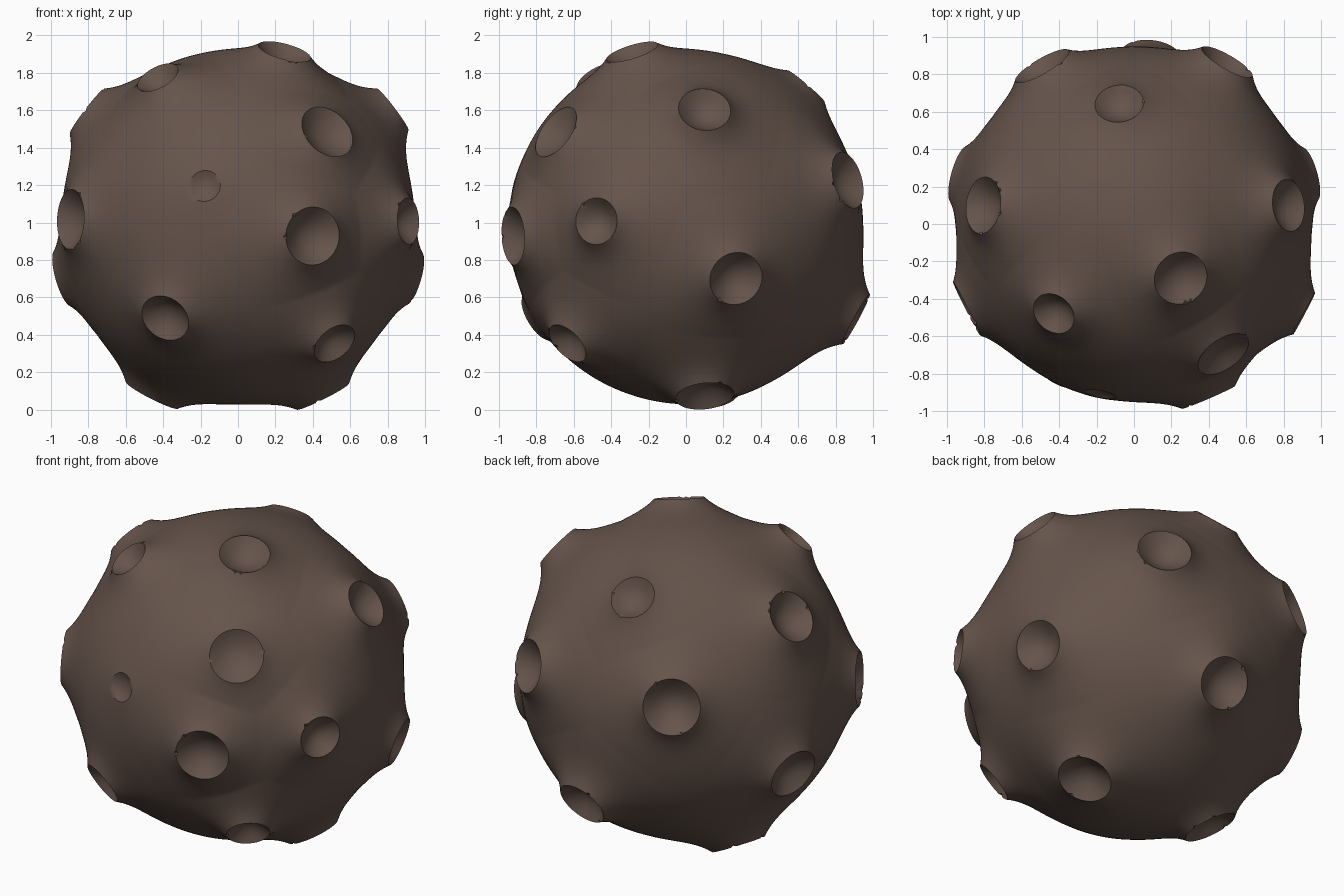
import bpy, bmesh, math
from mathutils import Vector

BASE = 0.945      # radius of the plain ground
FALL = 0.10       # how far the outer slope of a rim reaches

# crater: direction x, y, z, rim radius, rim height from centre, depth
CRATERS = [
    (0.40, -0.93, -0.05, 0.155, 1.02, 0.09),
    (0.48, -0.70, 0.51, 0.155, 0.995, 0.07),
    (-0.18, -0.92, 0.22, 0.085, 0.955, 0.03),
    (-0.39, -0.80, -0.49, 0.135, 1.02, 0.08),
    (0.52, -0.64, -0.63, 0.125, 1.035, 0.08),
    (-0.89, -0.45, 0.04, 0.160, 1.015, 0.09),
    (0.93, -0.49, 0.03, 0.125, 1.035, 0.08),
    (0.83, 0.10, 0.63, 0.140, 1.05, 0.08),
    (0.95, 0.27, -0.28, 0.145, 1.025, 0.09),
    (0.50, 0.87, 0.25, 0.155, 1.04, 0.09),
    (0.09, 0.92, -0.50, 0.152, 1.05, 0.09),
    (0.45, 0.10, -0.90, 0.157, 1.03, 0.09),
    (-0.46, 0.13, -0.90, 0.157, 1.03, 0.09),
    (0.25, -0.29, 0.94, 0.145, 1.02, 0.08),
    (-0.08, 0.65, 0.76, 0.130, 1.00, 0.07),
    (-0.43, -0.48, 0.80, 0.120, 1.03, 0.08),
    (-0.81, 0.10, 0.62, 0.152, 1.03, 0.09),
    (-0.95, 0.27, -0.28, 0.155, 1.02, 0.09),
    (-0.50, 0.86, 0.25, 0.165, 1.02, 0.10),
]
craters = [(Vector(c[:3]).normalized(), math.asin(c[3] / c[4]), c[4], c[5]) for c in CRATERS]


def surface(d):
    """Point of the cratered ground in direction d."""
    r = BASE
    for axis, rim, top, depth in craters:
        a = math.acos(max(-1, min(1, d.dot(axis))))
        if abs(a - rim) < 0.009:            # pull near vertices onto a clean rim circle
            side = (d - axis * d.dot(axis)).normalized()
            return (axis * math.cos(rim) + side * math.sin(rim)) * top
        if a < rim:                         # bowl
            return d * (top - depth * (1 - (a / rim) ** 2.2))
        if a < 0.8:                         # outer slope
            r = max(r, BASE + (top - BASE) * math.exp(-(a - rim) / FALL))
    return d * r


# Asteroid body
bm = bmesh.new()
bmesh.ops.create_icosphere(bm, subdivisions=7, radius=1)
for v in bm.verts:
    v.co = surface(v.co.normalized()) + Vector((0, 0, 1))
low = min(v.co.z for v in bm.verts)
bmesh.ops.translate(bm, verts=bm.verts, vec=(0, 0, -low))
mesh = bpy.data.meshes.new("asteroid")
bm.to_mesh(mesh)
bm.free()
body = bpy.data.objects.new("asteroid", mesh)
bpy.context.collection.objects.link(body)

rock = bpy.data.materials.new("brown rock")
rock.diffuse_color = (0.13, 0.088, 0.07, 1)
mesh.materials.append(rock)

bpy.context.view_layer.objects.active = body
body.select_set(True)
bpy.ops.object.shade_smooth_by_angle(angle=math.radians(40))
